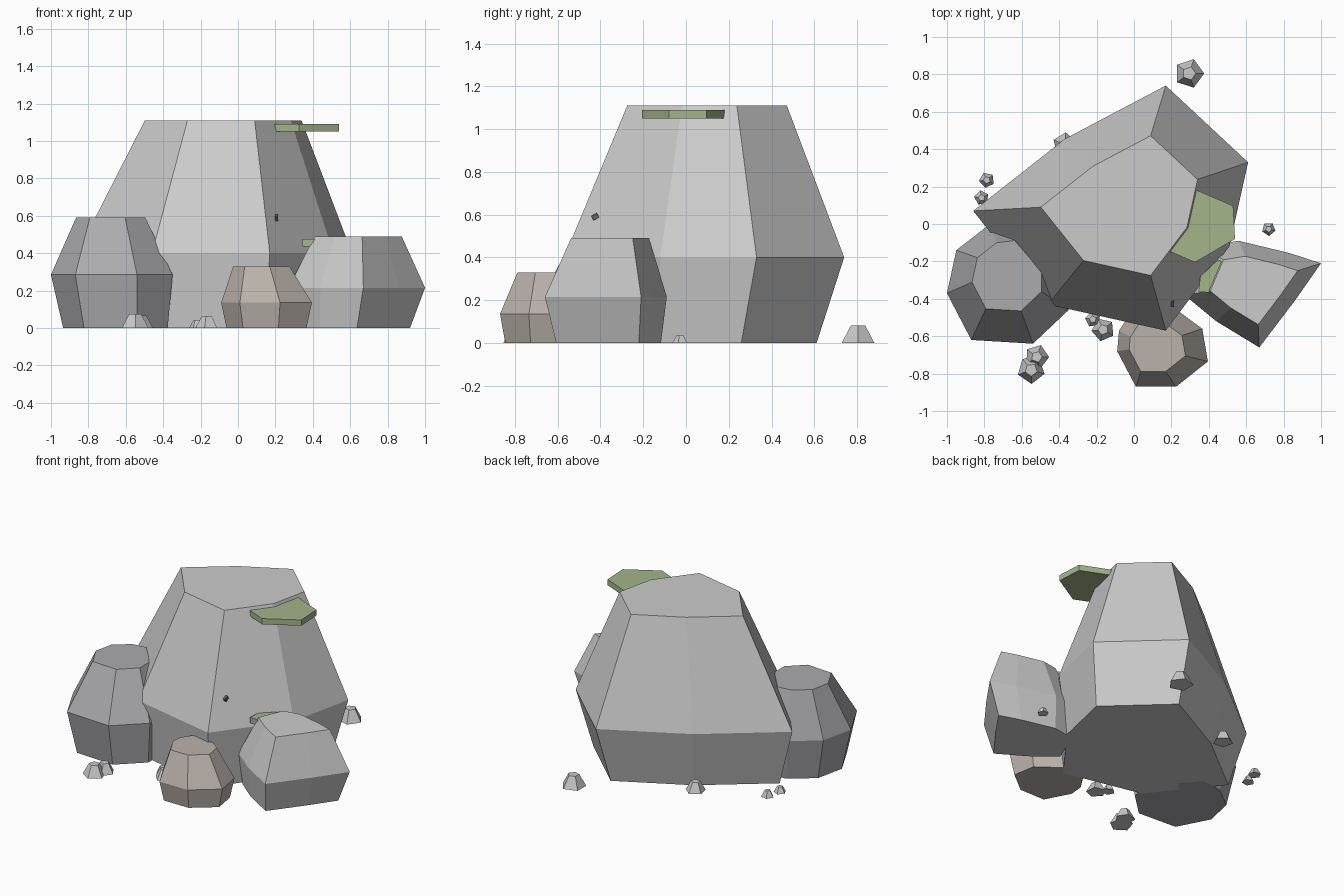
import bpy, bmesh, math
from mathutils import Matrix

if "Cube" in bpy.data.objects:
    bpy.data.objects.remove(bpy.data.objects["Cube"])


def material(name, color):
    m = bpy.data.materials.new(name)
    m.diffuse_color = color
    m.use_nodes = True
    m.node_tree.nodes["Principled BSDF"].inputs["Base Color"].default_value = m.diffuse_color
    return m


def loft(name, rings, mat=None):
    """Stack of matching outlines, skinned and capped with flat faces."""
    bm = bmesh.new()
    loops = [[bm.verts.new(p) for p in ring] for ring in rings]
    n = len(loops[0])
    for a, b in zip(loops, loops[1:]):
        for i in range(n):
            j = (i + 1) % n
            bm.faces.new((a[i], a[j], b[j], b[i]))
    bm.faces.new(loops[0][::-1])
    bm.faces.new(loops[-1])
    bmesh.ops.recalc_face_normals(bm, faces=bm.faces[:])
    me = bpy.data.meshes.new(name)
    bm.to_mesh(me)
    bm.free()
    ob = bpy.data.objects.new(name, me)
    bpy.context.collection.objects.link(ob)
    if mat:
        me.materials.append(mat)
    return ob


def ring(outline, z, scale=1, offset=(0, 0)):
    return [(x * scale + offset[0], y * scale + offset[1], z) for x, y in outline]


def boulder(name, belly, z_belly, z_top, base, top, mat=None):
    """Belly outline, shrunk to a base and a top by (scale, offset)."""
    return loft(name, [ring(belly, 0, *base), ring(belly, z_belly),
                       ring(belly, z_top, *top)], mat)


tan = material("tan_stone", (0.50, 0.45, 0.41, 1))
slate = material("slate_stone", (0.41, 0.41, 0.43, 1))
green = material("moss", (0.37, 0.46, 0.26, 1))
dark = material("dark_chip", (0.12, 0.12, 0.12, 1))

# Boulders
boulder("main_boulder",
        [(-.86, .07), (-.46, -.43), (.17, -.57), (.51, -.12),
         (.61, .33), (.17, .74), (-.37, .455)],
        .40, 1.11, (.86, (0, -.025)), (.57, (-.008, .05)))
boulder("left_boulder",
        [(-1, -.37), (-.87, -.62), (-.54, -.64), (-.35, -.46), (-.35, -.27),
         (-.60, .02), (-.77, 0), (-.95, -.14)],
        .285, .59, (.86, (-.075, -.045)), (.57, (-.296, -.10)), slate)
boulder("right_boulder",
        [(1, -.21), (.83, -.155), (.56, -.09), (.38, -.12), (.27, -.38),
         (.44, -.52), (.67, -.66), (.86, -.41)],
        .215, .49, (.86, (.06, -.04)), (.64, (.235, -.115)))
boulder("tan_boulder",
        [(-.09, -.68), (.01, -.87), (.225, -.87), (.395, -.735), (.365, -.56),
         (.175, -.42), (0, -.45), (-.08, -.57)],
        .135, .33, (.88, (.018, -.08)), (.62, (.03, -.249)), tan)

# Moss slabs
for name, outline, z0, z1 in [
    ("upper_moss", [(.15, -.10), (.198, -.15), (.326, -.205), (.54, -.08),
                    (.53, .097), (.337, .18), (.18, .10)], 1.05, 1.09),
    ("lower_moss", [(.345, -.36), (.42, -.37), (.53, -.33), (.55, -.25),
                    (.45, -.19), (.355, -.28)], .435, .475),
]:
    loft(name, [ring(outline, z0), ring(outline, z1)], green)

# Scattered pebbles: x, y, radius
pebbles = [(.295, .805, .08), (.72, -.027, .037), (-.787, .235, .042),
           (-.815, .14, .04), (-.37, .425, .065), (-.52, -.71, .066),
           (-.55, -.78, .075), (-.165, -.565, .063), (-.22, -.51, .042)]
for i, (x, y, r) in enumerate(pebbles):
    pent = [(math.cos(i + k * math.tau / 5), math.sin(i + k * math.tau / 5))
            for k in range(5)]
    loft(f"pebble_{i + 1}", [ring(pent, 0, r, (x, y)),
                            ring(pent, r, r * .45, (x, y))])

# Tiny dark chip on the front face
chip = loft("chip", [ring([(-.008, -.015), (.008, -.015), (.008, .015), (-.008, .015)], z)
                     for z in (-.012, .012)], dark)
chip.matrix_world = Matrix.Translation((.205, -.425, .59)) @ Matrix.Rotation(.5, 4, 'X')
